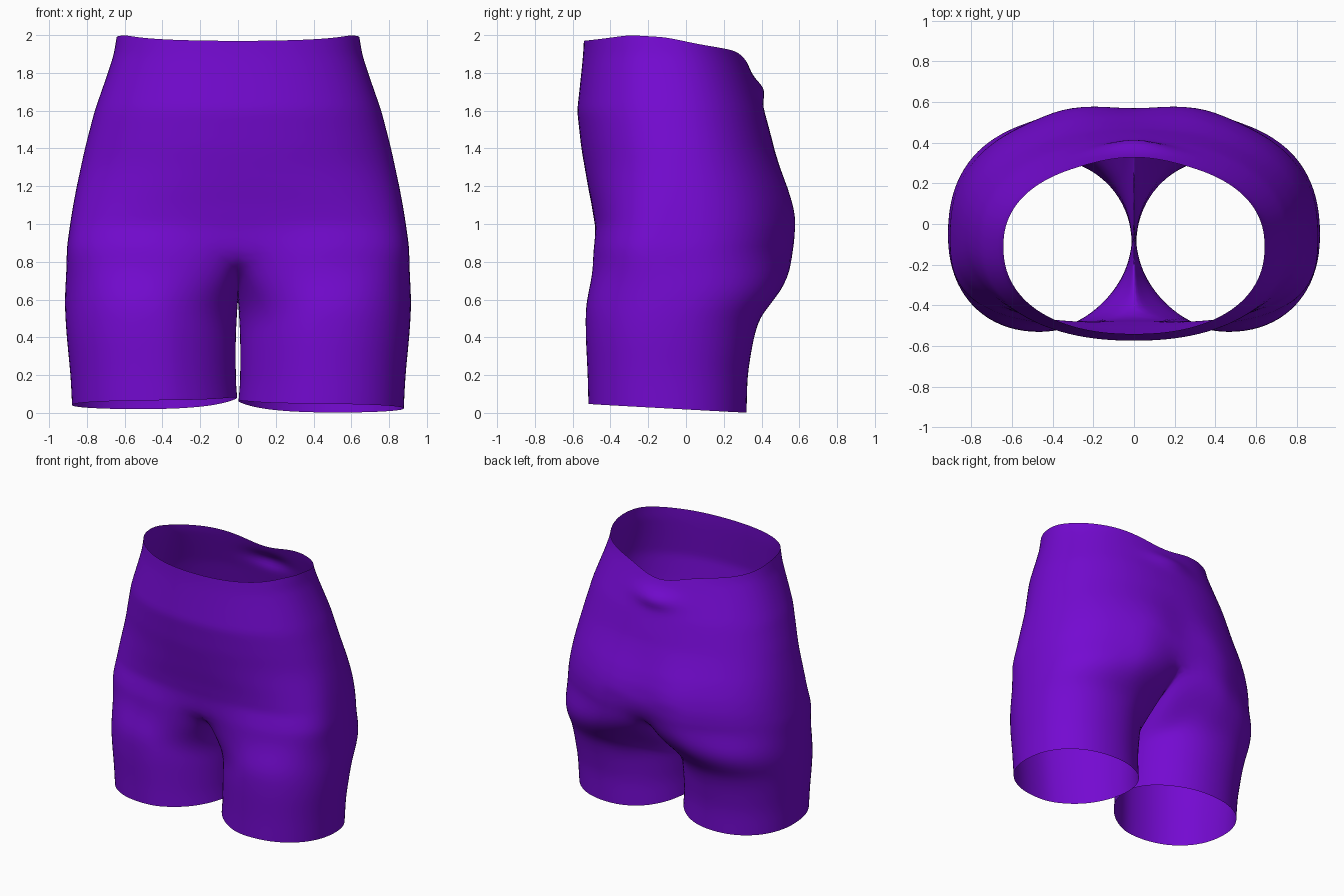
import bpy, bmesh, math

if "Cube" in bpy.data.objects:
    bpy.data.objects.remove(bpy.data.objects["Cube"])

# Height profile: z, half width, front y, back y
PROFILE = [
    (0.0, 0.878, -0.517, 0.322), (0.2, 0.888, -0.522, 0.327), (0.4, 0.908, -0.532, 0.36),
    (0.5, 0.915, -0.533, 0.39), (0.6, 0.92, -0.533, 0.455), (0.7, 0.92, -0.528, 0.515),
    (0.8, 0.914, -0.518, 0.552), (0.9, 0.904, -0.5, 0.57), (1.0, 0.89, -0.485, 0.575),
    (1.1, 0.874, -0.5, 0.565), (1.2, 0.855, -0.52, 0.54), (1.4, 0.812, -0.555, 0.47),
    (1.6, 0.76, -0.577, 0.415), (1.8, 0.69, -0.555, 0.345), (1.9, 0.658, -0.545, 0.31),
    (2.0, 0.642, -0.54, 0.29)]
# Waist edge height by y
WAIST = [(-0.6, 1.963), (-0.45, 1.98), (-0.3, 2.0), (-0.1, 1.988), (0.05, 1.955), (0.22, 1.925), (0.32, 1.9)]
OUT, INN = 28, 12            # columns outside and along the inner thigh
TORSO_ROWS, LEG_ROWS = 24, 12
CROTCH_Z, GUSSET_Z = 0.86, 0.61


def table(rows, v):
    """Linear lookup of a profile table."""
    if v <= rows[0][0]:
        return rows[0][1:]
    for a, b in zip(rows, rows[1:]):
        if v <= b[0]:
            t = (v - a[0]) / (b[0] - a[0])
            return tuple(p + (q - p) * t for p, q in zip(a[1:], b[1:]))
    return rows[-1][1:]


def smooth(t):
    t = max(0.0, min(1.0, t))
    return t * t * (3 - 2 * t)


def lerp(a, b, t):
    return a + (b - a) * t


def power(v, e):
    return math.copysign(abs(v) ** e, v)


def torso_point(c, z):
    """Half of the hip outline, from front centre to back centre."""
    w, front, back = table(PROFILE, z)
    th = math.radians(-90 + 180 * c / OUT)
    s = math.sin(th)
    mid = -0.06 - 0.06 * smooth((z - 1.2) / 0.8)
    low = smooth((1.4 - z) / 0.55)
    # The outline grows squarer towards the thighs
    e = lerp(0.9, 0.83 if s > 0 else 0.66, low)
    x = w * power(math.cos(th), e)
    y = mid + (back - mid if s > 0 else mid - front) * power(s, e)
    if s > 0:
        # Two rounded lobes with a shallow cleft, and a small fold below the waist
        y += 0.03 * low * math.exp(-((x - 0.27) / 0.17) ** 2)
        y -= (0.012 * smooth((1.5 - z) / 0.3) + 0.045 * smooth((1.0 - z) / 0.2)) * math.exp(-(x / 0.13) ** 2)
        y += 0.05 * math.exp(-((x / 0.15) ** 2) - ((z - 1.71) / 0.05) ** 2)
    else:
        # Front centre tucks in above the crotch
        y += 0.05 * smooth((1.03 - z) / 0.17) * math.exp(-(x / 0.2) ** 2)
    return x, y


def leg_point(c, z):
    """Closed thigh outline, continuing from the outside to the inside."""
    w, front, back = table(PROFILE, z)
    if c <= OUT:
        ph = -125 + 250 * c / OUT
    else:
        ph = 125 + 110 * (c - OUT) / INN
    ph = math.radians(ph)
    co, si = math.cos(ph), math.sin(ph)
    e = 0.92 if co > 0 else (0.98 if si > 0 else lerp(0.92, 1.1, min(1.0, -co / 0.4)))
    inner = -0.002 + 0.012 * smooth(z / 0.2)
    cx, cy = (w + inner) / 2, (front + back) / 2
    return cx + (w - inner) / 2 * power(co, e), cy + (back - front) / 2 * power(si, e)


def crotch_point(c):
    """Row where the torso divides: hip outline plus the gusset on the centre line."""
    if c <= OUT:
        return (*torso_point(c, CROTCH_Z), CROTCH_Z)
    u = (c - OUT) / INN
    y0, y1 = torso_point(OUT, CROTCH_Z)[1], torso_point(0, CROTCH_Z)[1]
    z = GUSSET_Z + (CROTCH_Z - GUSSET_Z) * abs(2 * u - 1) ** 1.7
    return 0.0, lerp(y0, y1, u), z


def build_side(bm, side):
    def vert(x, y, z):
        return bm.verts.new((side * x, y, z))

    def quad(a, b, c, d):
        bm.faces.new((a, b, c, d) if side > 0 else (d, c, b, a))

    cols = OUT + INN
    crotch = [crotch_point(c) for c in range(cols)]
    # Thigh down to the hem
    rows = [[vert(*p) for p in crotch]]
    for r in range(1, LEG_ROWS + 1):
        f = r / LEG_ROWS
        row = []
        for c, (px, py, pz) in enumerate(crotch):
            hx, hy = leg_point(c, 0.0)
            hem = 0.018 - 0.055 * hy + 0.04 * math.exp(-abs(hx) / 0.15) + (0.018 if side < 0 else 0)
            z = lerp(pz, hem, f)
            lx, ly = leg_point(c, z)
            k = smooth(f / 0.42)
            row.append(vert(lerp(px, lx, k), lerp(py, ly, k), z))
        rows.append(row)
    for a, b in zip(rows, rows[1:]):
        for c in range(cols):
            d = (c + 1) % cols
            quad(a[c], b[c], b[d], a[d])
    # Hips up to the waist, which dips at the back centre
    below = rows[0]
    for r in range(1, TORSO_ROWS + 1):
        row = []
        for c in range(OUT + 1):
            wx, wy = torso_point(c, 1.97)
            top = table(WAIST, wy)[0]
            if wy > 0:
                top -= 0.065 * math.exp(-(wx / 0.2) ** 2)
            z = lerp(CROTCH_Z, top, r / TORSO_ROWS)
            row.append(vert(*torso_point(c, z), z))
        for c in range(OUT):
            quad(row[c], below[c], below[c + 1], row[c + 1])
        below = row


# Fabric colour
purple = bpy.data.materials.new("purple fabric")
purple.use_nodes = True
colour = (0.175, 0.003, 0.64, 1.0)
purple.diffuse_color = colour
purple.node_tree.nodes["Principled BSDF"].inputs["Base Color"].default_value = colour

# Both halves welded along the centre seam
bm = bmesh.new()
for side in (1, -1):
    build_side(bm, side)
seam = [v for v in bm.verts if abs(v.co.x) < 1e-4 and v.co.z > 0.5]
for v in seam:
    v.co.x = 0.0
bmesh.ops.remove_doubles(bm, verts=seam, dist=0.0005)

# Relax the folds around the crotch
soft = [v for v in bm.verts if 0.5 < v.co.z < 1.0 and abs(v.co.x) < 0.35 and not v.is_boundary]
for _ in range(3):
    bmesh.ops.smooth_vert(bm, verts=soft, factor=0.4, use_axis_x=True, use_axis_y=True, use_axis_z=True)

mesh = bpy.data.meshes.new("shorts")
bm.to_mesh(mesh)
bm.free()
mesh.materials.append(purple)
shorts = bpy.data.objects.new("shorts", mesh)
bpy.context.collection.objects.link(shorts)
for p in mesh.polygons:
    p.use_smooth = True
sub = shorts.modifiers.new("smooth cloth", "SUBSURF")
sub.levels = sub.render_levels = 1
